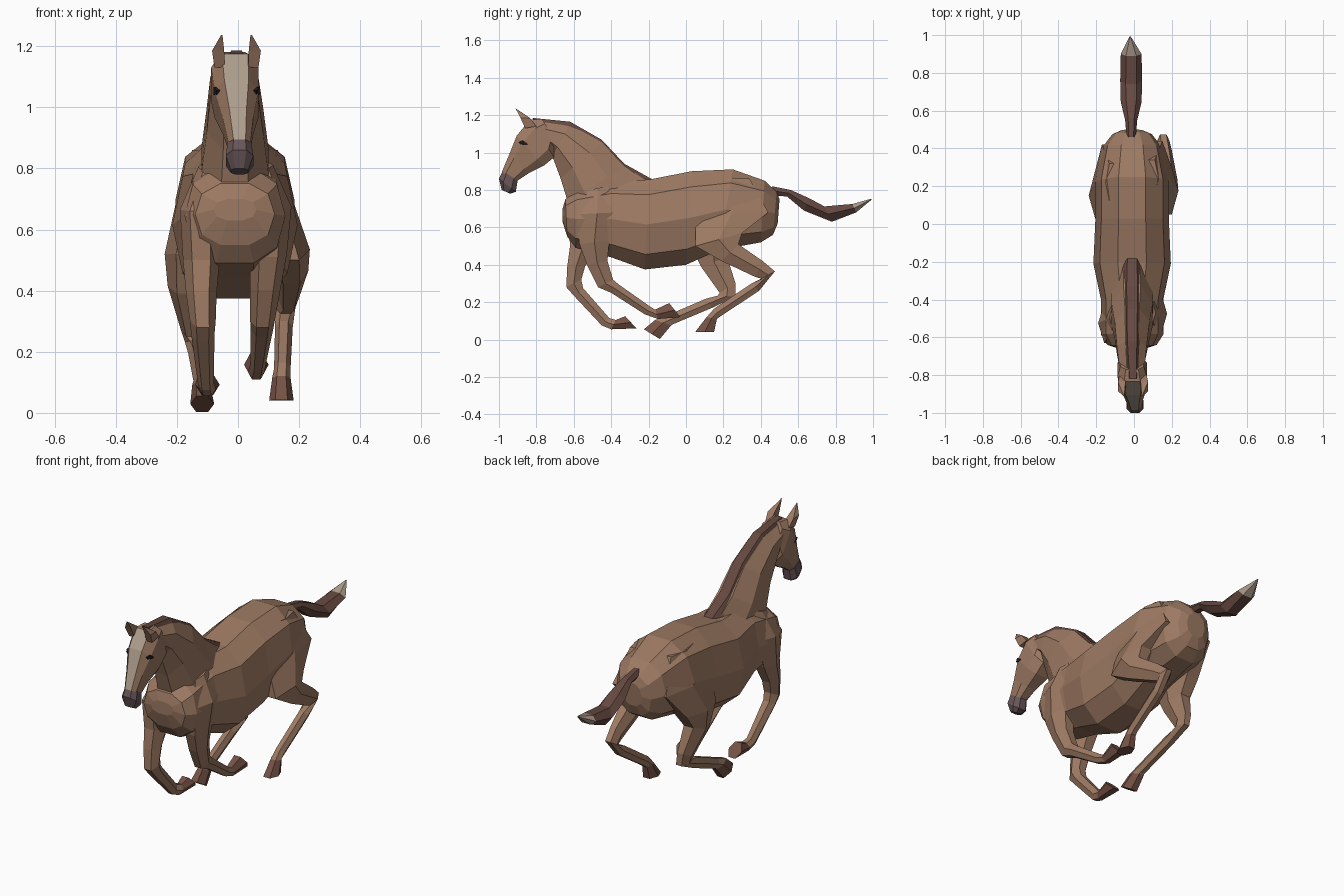
import bpy, bmesh
from math import sin, cos, pi


def mat(name, r, g, b):
    m = bpy.data.materials.new(name)
    m.diffuse_color = (r, g, b, 1)
    return m


coat = mat("coat", 0.34, 0.195, 0.125)
dark = mat("mane_brown", 0.13, 0.065, 0.05)
cream = mat("cream", 0.42, 0.34, 0.26)
grey = mat("muzzle_grey", 0.14, 0.09, 0.095)
hoof = mat("hoof_brown", 0.18, 0.085, 0.06)
black = mat("eye_black", 0.015, 0.012, 0.012)


def loft(name, rings, n=8, e=1.0, mats=(coat,), top=(), tip=0):
    """Skin rings (y, z of one edge; y, z of opposite edge; half width; centre x).
    'top' lists the segments whose first-edge face uses mats[1];
    the last 'tip' segments also use mats[1]."""
    bm = bmesh.new()
    sq = lambda v: abs(v) ** e * (1 if v > 0 else -1)
    k = sq(cos(pi / n))
    loops = []
    for ya, za, yb, zb, w, x in rings:
        loop = []
        for i in range(n):
            a = 2 * pi * (i + 0.5) / n
            c, s = sq(cos(a)) / k, sq(sin(a))
            if abs(cos(a)) < 1e-6:
                c = 0
            loop.append(bm.verts.new((x + w * s, (ya + yb) / 2 + (ya - yb) / 2 * c,
                                      (za + zb) / 2 + (za - zb) / 2 * c)))
        loops.append(loop)
    last = len(rings) - 1
    for j in range(last):
        for i in range(n):
            f = bm.faces.new((loops[j][i], loops[j][(i + 1) % n],
                              loops[j + 1][(i + 1) % n], loops[j + 1][i]))
            if (i == n - 1 and j in top) or j >= last - tip:
                f.material_index = 1
    bm.faces.new(loops[0])
    f = bm.faces.new(loops[-1])
    f.material_index = 1 if tip else 0
    bmesh.ops.recalc_face_normals(bm, faces=bm.faces)
    me = bpy.data.meshes.new(name)
    bm.to_mesh(me)
    bm.free()
    for m in mats:
        me.materials.append(m)
    ob = bpy.data.objects.new(name, me)
    bpy.context.collection.objects.link(ob)
    return ob


# Barrel, chest and rump
loft("body", [
    (-0.66, 0.70, -0.66, 0.63, 0.07, -0.01),
    (-0.645, 0.75, -0.635, 0.55, 0.13, -0.01), (-0.58, 0.80, -0.59, 0.49, 0.165, -0.01),
    (-0.40, 0.85, -0.40, 0.44, 0.165, -0.01), (-0.20, 0.855, -0.22, 0.375, 0.205, -0.01),
    (0.03, 0.90, 0.00, 0.40, 0.195, -0.01), (0.25, 0.91, 0.18, 0.48, 0.195, -0.01),
    (0.42, 0.85, 0.40, 0.52, 0.155, -0.01), (0.485, 0.79, 0.465, 0.56, 0.105, -0.01),
    (0.50, 0.75, 0.49, 0.62, 0.06, -0.01)],
    n=10, e=0.85)

# Neck with mane along its crest
loft("neck", [
    (-0.20, 0.84, -0.58, 0.55, 0.12, -0.01), (-0.33, 0.93, -0.63, 0.73, 0.118, -0.01),
    (-0.45, 1.055, -0.67, 0.86, 0.10, -0.01), (-0.62, 1.15, -0.715, 0.98, 0.085, -0.012),
    (-0.80, 1.172, -0.72, 1.03, 0.07, -0.01)])
loft("mane", [
    (-0.18, 0.857, -0.22, 0.82, 0.05, -0.01), (-0.33, 0.94, -0.37, 0.86, 0.058, -0.01),
    (-0.45, 1.068, -0.50, 0.98, 0.055, -0.01), (-0.62, 1.165, -0.64, 1.08, 0.05, -0.01),
    (-0.82, 1.185, -0.80, 1.12, 0.035, -0.005)], n=6, mats=(dark,))

# Head with pale blaze, muzzle
loft("head", [
    (-0.77, 1.18, -0.70, 1.07, 0.065, -0.01), (-0.835, 1.175, -0.705, 0.975, 0.082, -0.01),
    (-0.905, 1.09, -0.76, 0.93, 0.076, -0.005), (-0.945, 0.99, -0.84, 0.89, 0.053, 0),
    (-0.985, 0.895, -0.90, 0.85, 0.038, 0.005)],
    e=0.68, mats=(coat, cream), top=(1, 2, 3))
loft("muzzle", [
    (-0.98, 0.90, -0.90, 0.85, 0.041, 0.005), (-1.0, 0.86, -0.91, 0.79, 0.048, 0.005),
    (-0.985, 0.80, -0.94, 0.78, 0.03, 0.005)], e=0.8, mats=(grey,))

# Ears and eyes, one per side
for s, side in ((1, "right"), (-1, "left")):
    loft(side + "_ear", [
        (-0.86, 1.13, -0.80, 1.14, 0.024, s * 0.055 - 0.005),
        (-0.885, 1.185, -0.835, 1.185, 0.028, s * 0.06 - 0.005),
        (-0.912, 1.237, -0.906, 1.232, 0.003, s * 0.048 - 0.005)], n=4)
    loft(side + "_eye", [
        (-0.895, 1.055, -0.885, 1.04, 0.014, s * 0.055 - 0.005),
        (-0.875, 1.066, -0.865, 1.04, 0.018, s * 0.062 - 0.005),
        (-0.85, 1.05, -0.845, 1.04, 0.01, s * 0.066 - 0.005)], n=4, mats=(black,))

# Streaming tail with pale tip
loft("tail", [
    (0.46, 0.82, 0.47, 0.77, 0.025, -0.015), (0.56, 0.80, 0.54, 0.765, 0.032, -0.015),
    (0.66, 0.755, 0.63, 0.69, 0.055, -0.015), (0.74, 0.712, 0.78, 0.63, 0.058, -0.015),
    (0.89, 0.725, 0.91, 0.68, 0.055, -0.015), (0.99, 0.753, 0.992, 0.748, 0.004, -0.02)],
    n=6, mats=(dark, cream), tip=1)

# Front legs (shoulder to hoof)
loft("right_front_leg", [
    (-0.52, 0.80, -0.42, 0.82, 0.03, 0.085), (-0.59, 0.67, -0.36, 0.68, 0.065, 0.11),
    (-0.57, 0.51, -0.41, 0.53, 0.06, 0.10), (-0.53, 0.40, -0.42, 0.42, 0.05, 0.09),
    (-0.47, 0.28, -0.39, 0.32, 0.04, 0.08), (-0.40, 0.25, -0.36, 0.295, 0.037, 0.078),
    (-0.22, 0.135, -0.19, 0.175, 0.025, 0.065), (-0.15, 0.11, -0.165, 0.16, 0.028, 0.06),
    (-0.03, 0.12, -0.09, 0.195, 0.04, 0.06)], n=6, mats=(coat, hoof), tip=1)
loft("left_front_leg", [
    (-0.55, 0.79, -0.44, 0.82, 0.03, -0.10), (-0.63, 0.66, -0.42, 0.67, 0.065, -0.125),
    (-0.62, 0.50, -0.48, 0.50, 0.06, -0.12), (-0.635, 0.39, -0.54, 0.39, 0.05, -0.12),
    (-0.64, 0.28, -0.56, 0.32, 0.042, -0.115), (-0.60, 0.235, -0.55, 0.275, 0.038, -0.115),
    (-0.45, 0.075, -0.41, 0.115, 0.026, -0.105), (-0.40, 0.055, -0.375, 0.105, 0.028, -0.10),
    (-0.265, 0.06, -0.325, 0.125, 0.04, -0.10)], n=6, mats=(coat, hoof), tip=1)

# Hind legs (haunch to hoof)
loft("right_hind_leg", [
    (0.14, 0.86, 0.34, 0.86, 0.04, 0.09), (0.05, 0.68, 0.44, 0.68, 0.07, 0.115),
    (0.05, 0.50, 0.30, 0.57, 0.07, 0.165), (0.19, 0.42, 0.28, 0.51, 0.055, 0.175),
    (0.37, 0.335, 0.41, 0.42, 0.035, 0.165), (0.405, 0.325, 0.475, 0.365, 0.033, 0.155),
    (0.35, 0.30, 0.39, 0.26, 0.029, 0.15), (0.15, 0.165, 0.185, 0.125, 0.027, 0.145),
    (0.11, 0.12, 0.165, 0.11, 0.03, 0.142), (0.05, 0.042, 0.15, 0.04, 0.04, 0.142)],
    n=6, mats=(coat, hoof), tip=1)
loft("left_hind_leg", [
    (0.12, 0.86, 0.32, 0.86, 0.04, -0.11), (0.03, 0.68, 0.42, 0.68, 0.07, -0.135),
    (0.02, 0.52, 0.28, 0.52, 0.075, -0.165), (0.08, 0.39, 0.22, 0.44, 0.06, -0.17),
    (0.18, 0.25, 0.265, 0.30, 0.038, -0.15), (0.17, 0.235, 0.265, 0.23, 0.034, -0.14),
    (0.11, 0.22, 0.14, 0.17, 0.028, -0.135), (-0.10, 0.13, -0.075, 0.08, 0.026, -0.12),
    (-0.165, 0.105, -0.08, 0.075, 0.03, -0.12), (-0.225, 0.055, -0.14, 0.003, 0.039, -0.117)],
    n=6, mats=(coat, hoof), tip=1)
